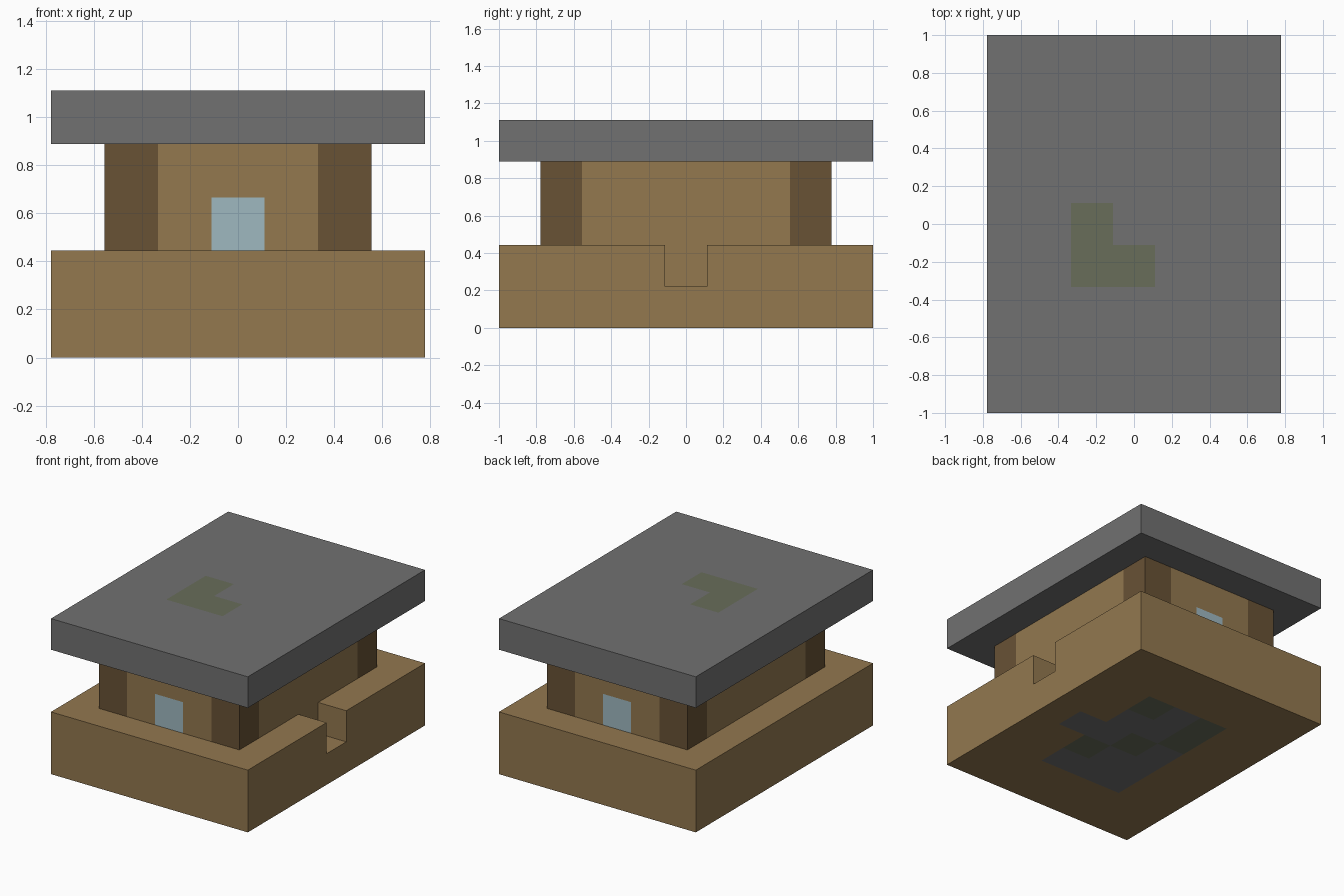
import bpy
import bmesh
from mathutils import Vector

cube = bpy.data.objects.get("Cube")
if cube:
    bpy.data.objects.remove(cube, do_unlink=True)

UNIT = 2 / 9  # edge of one building block


def material(name, rgb):
    linear = [((c / 255 + 0.055) / 1.055) ** 2.4 for c in rgb]
    mat = bpy.data.materials.new(name)
    mat.use_nodes = True
    mat.diffuse_color = (*linear, 1)
    shader = mat.node_tree.nodes["Principled BSDF"]
    shader.inputs["Base Color"].default_value = (*linear, 1)
    shader.inputs["Roughness"].default_value = 0.9
    return mat


PLANK, LOG, STONE, MOSS, GLASS = range(5)
materials = [
    material("plank brown", (147, 120, 79)),
    material("dark log brown", (104, 82, 53)),
    material("stone grey", (113, 113, 113)),
    material("mossy stone", (104, 109, 90)),
    material("window blue", (159, 184, 192)),
]


def box(half_x, half_y, levels):
    """Set of block positions, centred on x and y."""
    return {(i, j, k)
            for i in range(-half_x, half_x + 1)
            for j in range(-half_y, half_y + 1)
            for k in levels}


def build(name, blocks, paint):
    """Make the outer skin of a set of blocks, coloured by a rule."""
    bm = bmesh.new()
    for block in sorted(blocks):
        centre = Vector(block) + Vector((0, 0, 0.5))
        for axis in range(3):
            for sign in (-1, 1):
                normal = Vector((0, 0, 0))
                normal[axis] = sign
                if tuple(int(c) for c in Vector(block) + normal) in blocks:
                    continue
                u = Vector((0, 0, 0))
                u[(axis + 1) % 3] = 0.5
                v = normal.cross(u)
                middle = centre + normal / 2
                corners = (middle - u - v, middle + u - v, middle + u + v, middle - u + v)
                face = bm.faces.new([bm.verts.new(c * UNIT) for c in corners])
                face.material_index = paint(block, axis, sign)
    bmesh.ops.remove_doubles(bm, verts=bm.verts, dist=0.001)
    mesh = bpy.data.meshes.new(name)
    bm.to_mesh(mesh)
    bm.free()
    for mat in materials:
        mesh.materials.append(mat)
    obj = bpy.data.objects.new(name, mesh)
    bpy.context.collection.objects.link(obj)
    return obj


# Base with a doorstep notch on the left side and a stone floor underneath
FLOOR_MOSS = {(1, 2), (1, -1), (0, 0), (-1, 2), (-1, 1)}


def paint_base(block, axis, sign):
    i, j, k = block
    if axis == 2 and sign < 0:
        if (i, j) in FLOOR_MOSS:
            return MOSS
        if (abs(i) <= 1 and abs(j) <= 2) or (i, j) == (2, 0):
            return STONE
    return PLANK


threshold = (2, 0, 1)
build("base", box(3, 4, (0, 1)) - {threshold, (3, 0, 1)}, paint_base)


# Walls with log corners and a window at the front and back
def paint_walls(block, axis, sign):
    i, j, k = block
    if abs(i) == 2 and abs(j) == 3:
        return LOG
    if axis == 1 and i == 0 and k == 2:
        return GLASS
    return PLANK


build("walls", box(2, 3, (2, 3)) | {threshold}, paint_walls)

# Flat stone roof with a mossy patch on top
ROOF_MOSS = {(-1, 0), (-1, -1), (0, -1)}


def paint_roof(block, axis, sign):
    return MOSS if axis == 2 and sign > 0 and block[:2] in ROOF_MOSS else STONE


build("roof", box(3, 4, (4,)), paint_roof)
